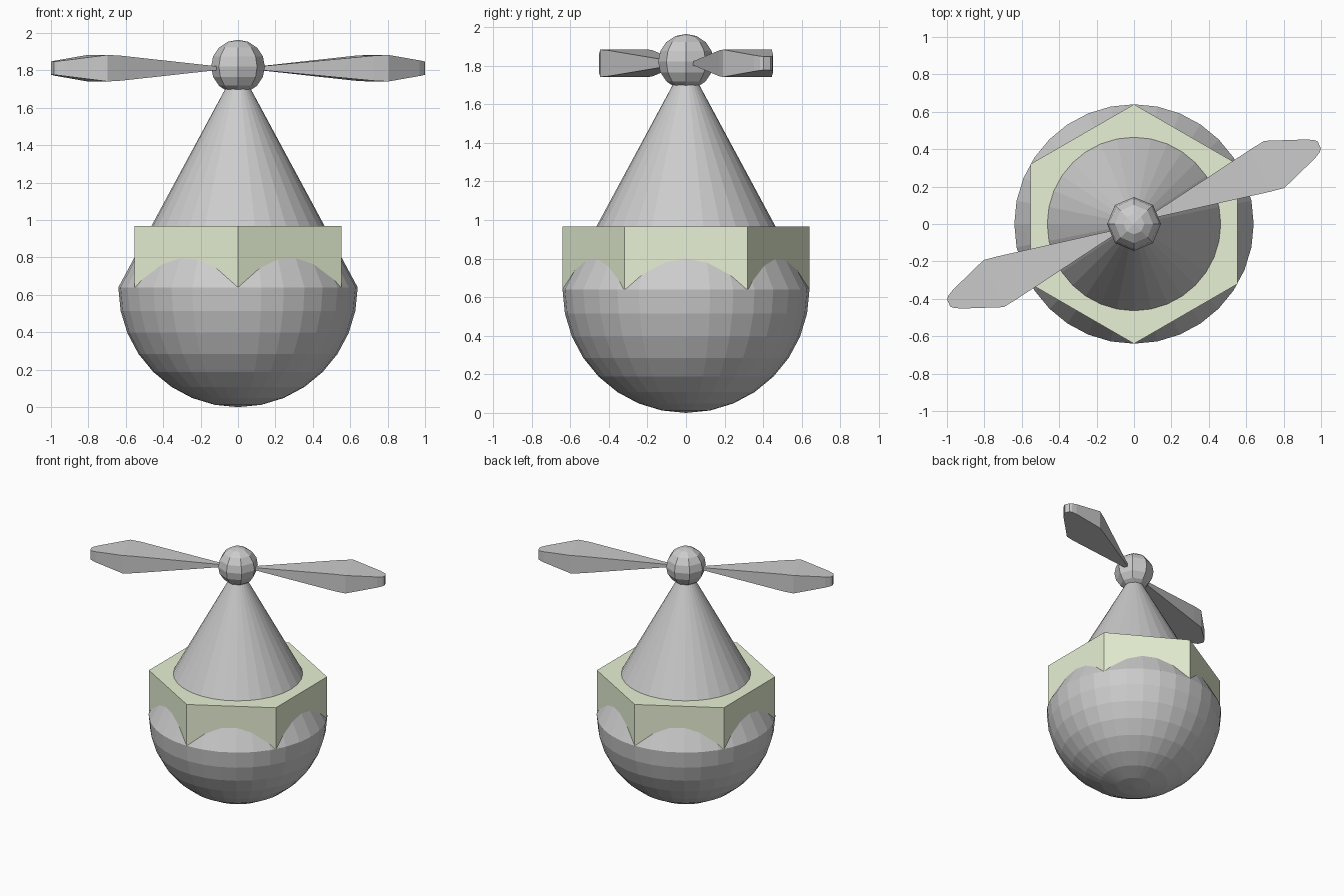
import bpy
from math import sin, cos, pi, radians
from mathutils import Matrix

if "Cube" in bpy.data.objects:
    bpy.data.objects.remove(bpy.data.objects["Cube"])


def loft(name, rings, matrix=None):
    """Skin a stack of equal-length point rings and cap both ends."""
    n = len(rings[0])
    verts = [p for ring in rings for p in ring]
    faces = [[k * n + i, k * n + (i + 1) % n, (k + 1) * n + (i + 1) % n, (k + 1) * n + i]
             for k in range(len(rings) - 1) for i in range(n)]
    faces += [list(range(n))[::-1], list(range(len(verts) - n, len(verts)))]
    mesh = bpy.data.meshes.new(name)
    mesh.from_pydata(verts, [], faces)
    if matrix:
        mesh.transform(matrix)
    ob = bpy.data.objects.new(name, mesh)
    bpy.context.collection.objects.link(ob)
    return ob


def circle(r, z, n):
    # first corner lies on the y axis
    return [(-r * sin(2 * pi * i / n), r * cos(2 * pi * i / n), z) for i in range(n)]


def globe(radius, centre, segs, steps, lo, hi):
    """Rings of a sphere between latitude steps lo and hi (step = 180 / steps degrees)."""
    return [circle(max(radius * cos(pi * k / steps), 0.0005),
                   centre + radius * sin(pi * k / steps), segs) for k in range(lo, hi + 1)]


R, HUB_Z = 0.64, 1.82

# round lower body and pointed cone
loft("round_base", globe(R, R, 32, 16, -8, 0))
loft("cone", [circle(R, R, 32), circle(0.004, HUB_Z, 32)])

# hexagonal collar; the cone pushes through it and leaves scalloped edges
collar = loft("hex_collar", [circle(R, 0.642, 6), circle(R, 0.967, 6)])
green = bpy.data.materials.new("pale_green")
green.diffuse_color = (0.80, 0.88, 0.66, 1)
green.use_nodes = True
green.node_tree.nodes["Principled BSDF"].inputs["Base Color"].default_value = green.diffuse_color
collar.data.materials.append(green)

# hub ball
loft("hub_ball", globe(0.144, HUB_Z, 8, 8, -4, 4))

# two propeller blades: (distance, half width, half thickness)
stations = [(0.06, 0.002, 0.004), (0.735, 0.125, 0.067), (0.815, 0.137, 0.071),
            (1.03, 0.054, 0.042), (1.065, 0.034, 0.037), (1.077, 0.020, 0.035)]
rings = [[(d, -w, -t), (d, w, -t), (d, w, t), (d, -w, t)] for d, w, t in stations]
for name, turn in (("right_blade", 23), ("left_blade", 203)):
    loft(name, rings, Matrix.Translation((0, 0, 1.812)) @ Matrix.Rotation(radians(turn), 4, 'Z'))
